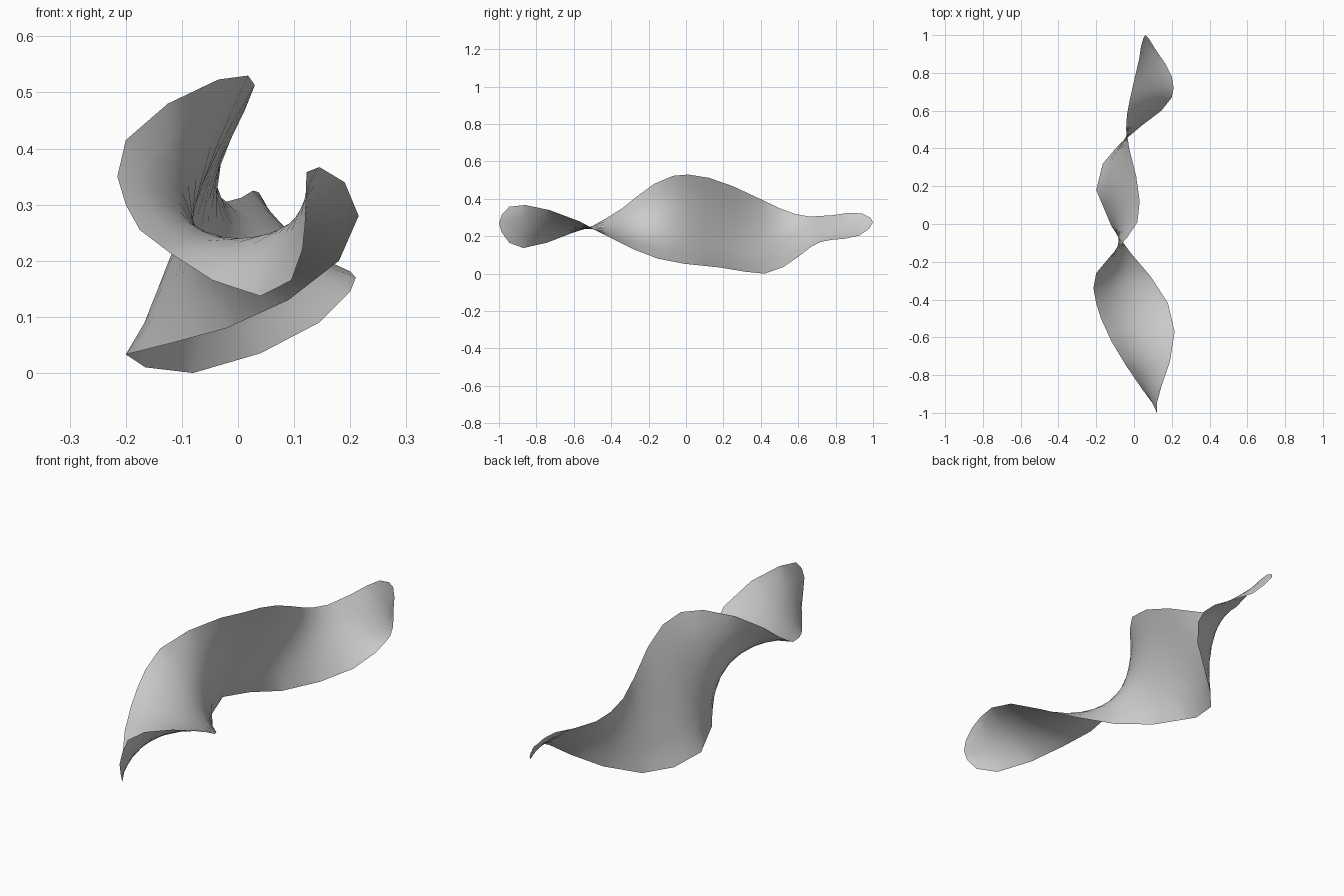
import bpy, bmesh

# The two long edges of the twisted ribbon, front tip to back tip (x, y, z)
EDGE_A = [(.12, -1, .27), (.115, -.985, .22), (.095, -.945, .165), (.04, -.87, .137),
          (-.045, -.745, .165), (-.12, -.62, .213), (-.175, -.5, .255), (-.2, -.42, .3),
          (-.215, -.34, .35), (-.2, -.26, .415), (-.125, -.17, .48), (-.035, -.07, .523),
          (.018, .01, .53), (.03, .12, .513), (.012, .25, .468), (-.025, .4, .398),
          (-.042, .5, .35), (-.037, .58, .32), (-.022, .66, .305), (.005, .78, .312),
          (.027, .87, .325), (.037, .94, .322), (.05, .985, .3), (.06, 1, .275)]
EDGE_B = [(.12, -1, .27), (.122, -.985, .315), (.122, -.945, .358), (.145, -.86, .367),
          (.19, -.73, .34), (.215, -.57, .28), (.18, -.42, .2), (.09, -.28, .13),
          (-.02, -.15, .08), (-.12, -.01, .053), (-.2, .18, .033), (-.165, .32, .01),
          (-.08, .42, 0), (.04, .52, .035), (.145, .6, .09), (.2, .67, .145),
          (.21, .72, .17), (.2, .78, .181), (.165, .85, .187), (.11, .93, .205),
          (.08, .98, .242), (.06, 1, .275)]
# Sideways sag of the sheet's middle along its length
BOW = [(0, -1, 0), (0, -.8, -.003), (-.004, -.53, -.014), (-.016, -.3, -.01), (-.024, -.11, 0),
       (-.016, .18, 0), (-.015, .45, 0), (-.005, .7, 0), (0, 1, 0)]
ACROSS = 8


def at(edge, y):
    """Point where an edge crosses the plane y."""
    for p, q in zip(edge, edge[1:]):
        if y <= q[1]:
            t = (y - p[1]) / (q[1] - p[1])
            return [a + (b - a) * t for a, b in zip(p, q)]
    return list(edge[-1])


# Bowed rulings between the edges at every edge point
ys = sorted({p[1] for p in EDGE_A + EDGE_B})
bm = bmesh.new()
rows = []
for y in ys:
    a, b, c = at(EDGE_A, y), at(EDGE_B, y), at(BOW, y)
    row = []
    for i in range(ACROSS + 1):
        t = i / ACROSS
        w = 4 * t * (1 - t)
        row.append(bm.verts.new((a[0] + (b[0] - a[0]) * t + c[0] * w, y,
                                 a[2] + (b[2] - a[2]) * t + c[2] * w)))
    rows.append(row)
for r, s in zip(rows, rows[1:]):
    for i in range(ACROSS):
        bm.faces.new((r[i], r[i + 1], s[i + 1], s[i]))
bmesh.ops.remove_doubles(bm, verts=bm.verts, dist=1e-4)

# Soften the facets inside the sheet, keeping its outline
inner = [v for v in bm.verts if not v.is_boundary]
for _ in range(4):
    bmesh.ops.smooth_vert(bm, verts=inner, factor=.5, use_axis_x=True,
                          use_axis_y=True, use_axis_z=True)
for f in bm.faces:
    f.smooth = True

# Twisted ribbon sheet
mesh = bpy.data.meshes.new("twisted_ribbon")
bm.to_mesh(mesh)
bm.free()
bpy.context.collection.objects.link(bpy.data.objects.new("twisted_ribbon", mesh))
